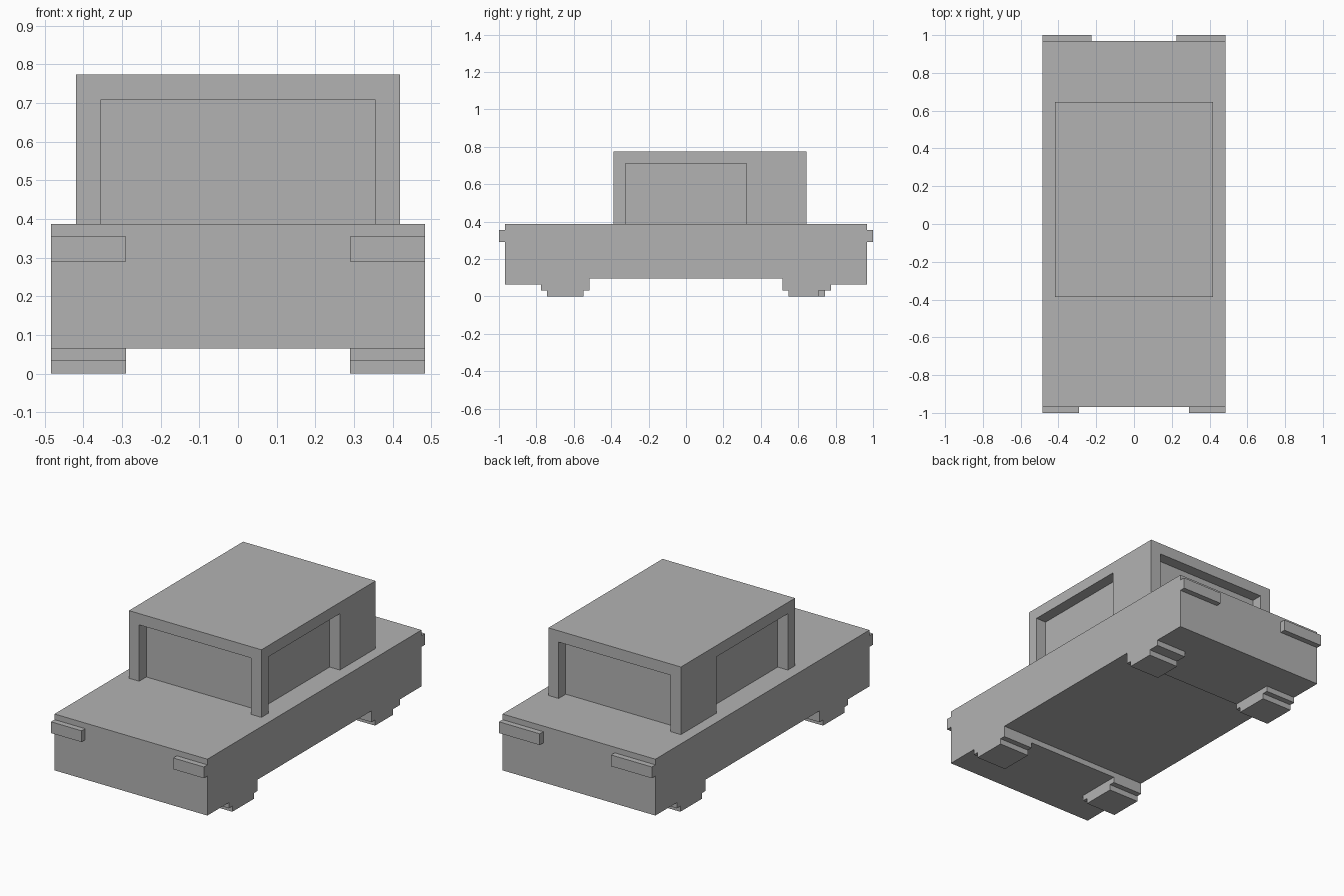
import bpy, bmesh
from mathutils import Vector

cube = bpy.data.objects.get("Cube")
if cube:
    bpy.data.objects.remove(cube, do_unlink=True)

U = 1 / 31  # block unit: the car is 62 units long

grey = bpy.data.materials.new("plain_grey")
grey.use_nodes = True
GREY = (0.45, 0.45, 0.45, 1)
grey.diffuse_color = GREY
grey.node_tree.nodes["Principled BSDF"].inputs["Base Color"].default_value = GREY


def prism(name, points, direction):
    """Extrude a flat outline along a direction, all in block units."""
    bm = bmesh.new()
    face = bm.faces.new([bm.verts.new(Vector(p) * U) for p in points])
    out = bmesh.ops.extrude_face_region(bm, geom=[face])
    moved = [v for v in out["geom"] if isinstance(v, bmesh.types.BMVert)]
    bmesh.ops.translate(bm, verts=moved, vec=Vector(direction) * U)
    bmesh.ops.recalc_face_normals(bm, faces=bm.faces)
    mesh = bpy.data.meshes.new(name)
    bm.to_mesh(mesh)
    bm.free()
    mesh.materials.append(grey)
    obj = bpy.data.objects.new(name, mesh)
    bpy.context.scene.collection.objects.link(obj)
    return obj


def box(name, x, y, z):
    outline = [(x[0], y[0], z[0]), (x[1], y[0], z[0]),
               (x[1], y[1], z[0]), (x[0], y[1], z[0])]
    return prism(name, outline, (0, 0, z[1] - z[0]))


# Body: side profile with a raised belly between the axles
half = [(16, 3), (16, 2), (30, 2), (30, 12)]
profile = half + [(-y, z) for y, z in reversed(half)]
prism("body", [(-15, y, z) for y, z in profile], (30, 0, 0))

# Cabin walls: plan with recessed windscreen, side windows and rear window
half = [(11, -10), (11, 10), (13, 10), (13, 20), (11, 20), (11, 18)]
plan = half + [(-x, y) for x, y in reversed(half)]
prism("cabin_walls", [(x, y, 12) for x, y in plan], (0, 0, 10))
box("roof", (-13, 13), (-12, 20), (22, 24))

for side, sx in (("left", 1), ("right", -1)):
    def span(a, b):
        return sorted((a * sx, b * sx))

    # Windscreen posts and lights
    box(f"front_post_{side}", span(11, 13), (-12, -10), (12, 22))
    box(f"headlight_{side}", span(9, 15), (-31, -30), (9, 11))
    box(f"tail_light_{side}", span(7, 15), (30, 31), (9, 11))

    # Stepped wheels; the left rear tread is one unit shorter
    box(f"front_wheel_{side}", span(9, 15), (-24, -16), (1, 2))
    box(f"front_tread_{side}", span(9, 15), (-23, -17), (0, 1))
    box(f"rear_wheel_{side}", span(9, 15), (16, 24), (1, 2))
    box(f"rear_tread_{side}", span(9, 15), (17, 22 if sx > 0 else 23), (0, 1))
